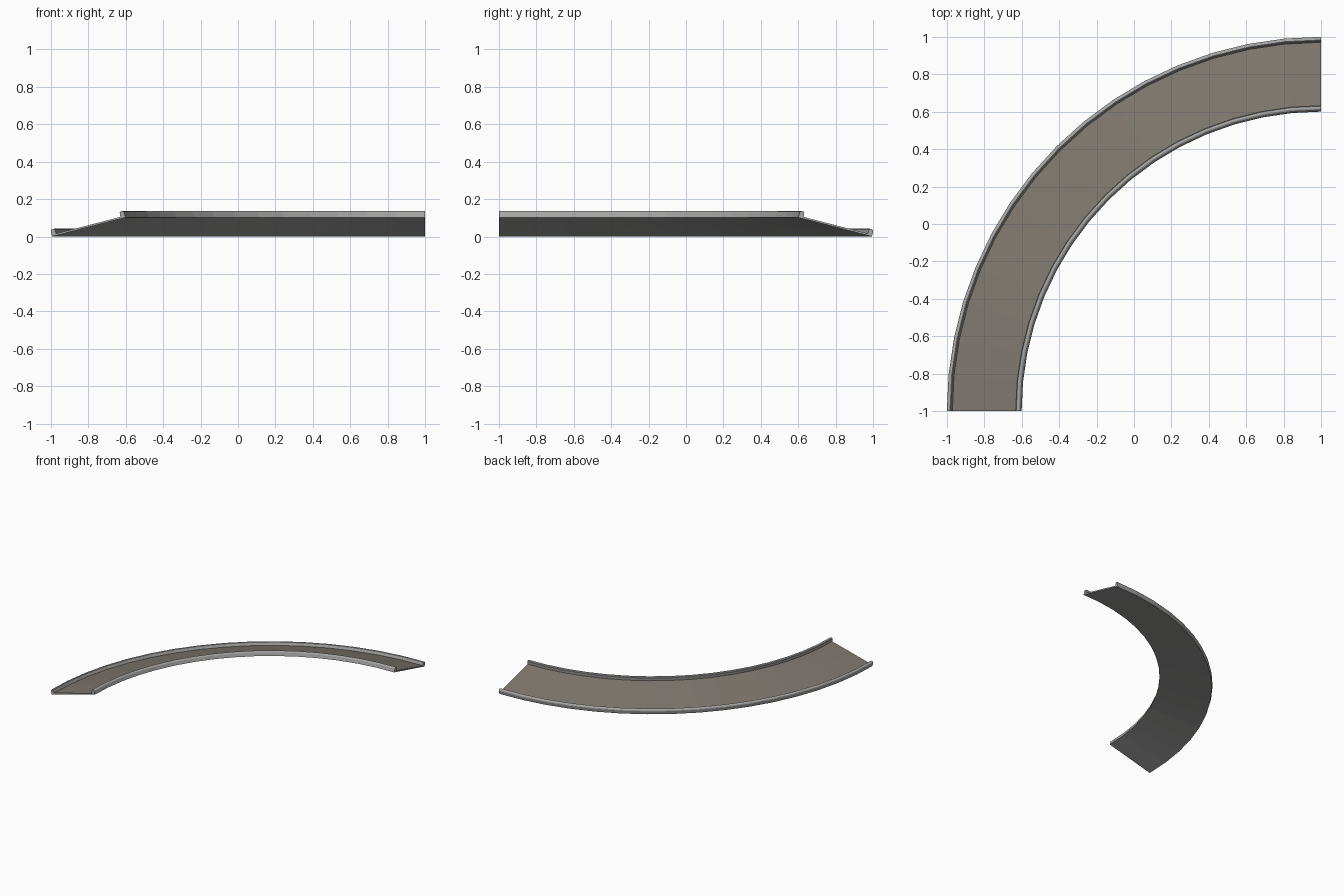
import bpy, bmesh, math

if "Cube" in bpy.data.objects:
    bpy.data.objects.remove(bpy.data.objects["Cube"])

SEGMENTS = 16
CENTRE = (1.0, -1.0)           # centre of the quarter turn
BASE_R = 1.994                 # radius of the low outer bottom edge
TILT = math.radians(14.5)      # bank angle of the track
WIDTH = 0.406                  # width measured along the bank


def material(name, rgb):
    m = bpy.data.materials.new(name)
    m.diffuse_color = (*rgb, 1.0)
    m.use_nodes = True
    m.node_tree.nodes["Principled BSDF"].inputs["Base Color"].default_value = m.diffuse_color
    return m


curb_grey = material("curb grey", (0.39, 0.39, 0.385))
road_brown = material("road brown grey", (0.205, 0.183, 0.155))

# Half channel section: (distance in from edge, height above underside)
edge = [(0.0, 0.0), (0.0, 0.027), (0.003, 0.034), (0.009, 0.038),
        (0.020, 0.038), (0.024, 0.034), (0.026, 0.010)]
section = edge + [(WIDTH - s, h) for s, h in reversed(edge)]
ROAD_EDGE = len(edge) - 1      # section edge that forms the driving surface


def banked(s, h):
    """Section point to radius and height."""
    return (BASE_R - s * math.cos(TILT) + h * math.sin(TILT),
            s * math.sin(TILT) + h * math.cos(TILT))


# Banked curved track: the section swept through 90 degrees
bm = bmesh.new()
rings = []
for i in range(SEGMENTS + 1):
    a = math.pi / 2 + (math.pi / 2) * i / SEGMENTS
    ring = []
    for s, h in section:
        r, z = banked(s, h)
        ring.append(bm.verts.new((CENTRE[0] + r * math.cos(a),
                                  CENTRE[1] + r * math.sin(a), z)))
    rings.append(ring)

n = len(section)
for r0, r1 in zip(rings, rings[1:]):
    for j in range(n):
        k = (j + 1) % n
        f = bm.faces.new((r0[j], r0[k], r1[k], r1[j]))
        f.material_index = 1 if j == ROAD_EDGE else 0

# End caps
bm.faces.new(rings[0])
bm.faces.new(rings[-1])
bmesh.ops.recalc_face_normals(bm, faces=bm.faces)

mesh = bpy.data.meshes.new("banked_curve_track")
bm.to_mesh(mesh)
bm.free()
mesh.materials.append(curb_grey)
mesh.materials.append(road_brown)
track = bpy.data.objects.new("banked_curve_track", mesh)
bpy.context.collection.objects.link(track)
